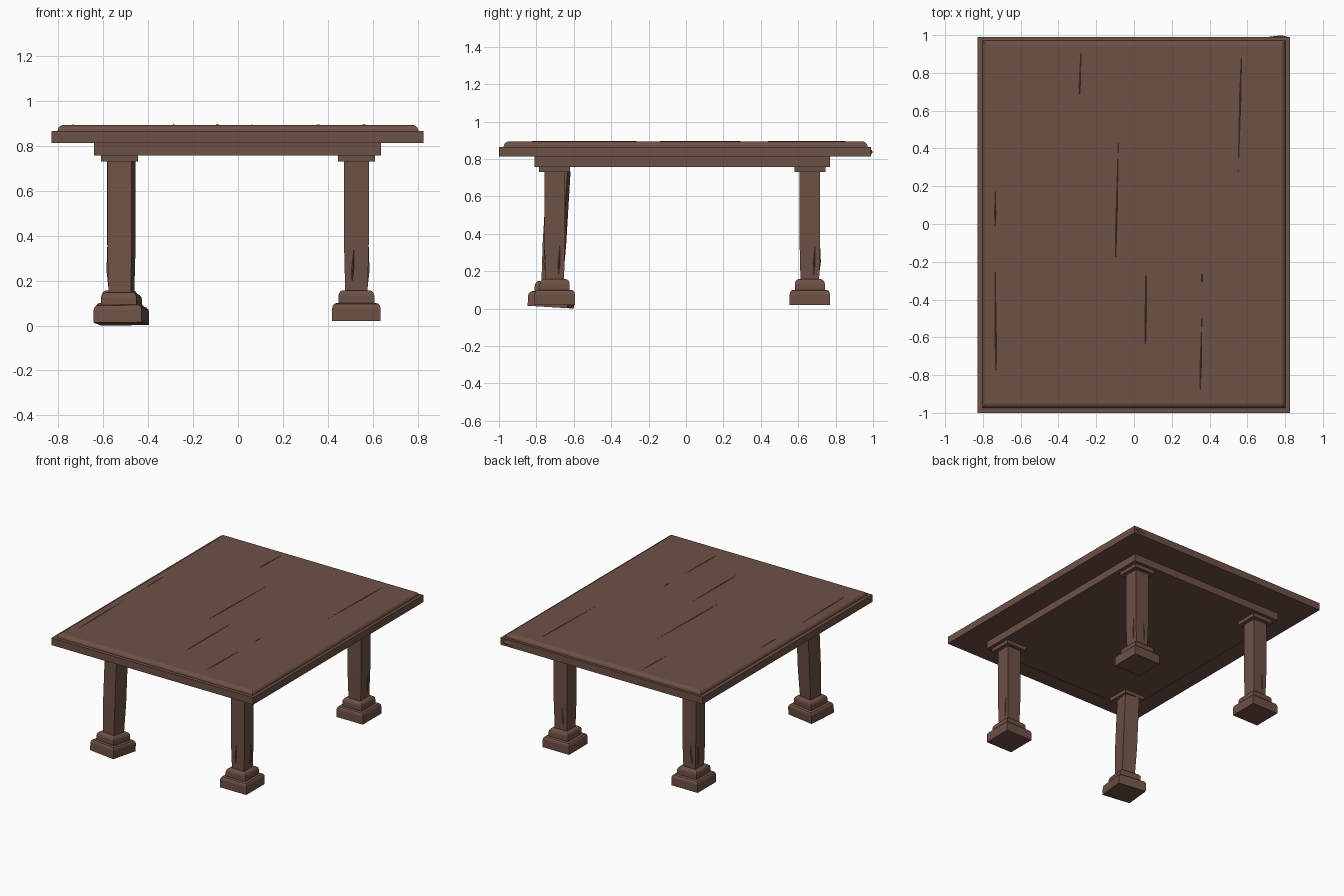
import bpy, bmesh, math
from mathutils import Vector, Matrix

if "Cube" in bpy.data.objects:
    bpy.data.objects.remove(bpy.data.objects["Cube"])

wood = bpy.data.materials.new("dark_wood")
wood.diffuse_color = (0.155, 0.082, 0.060, 1)
wood.use_nodes = True
wood.node_tree.nodes["Principled BSDF"].inputs["Base Color"].default_value = wood.diffuse_color


def finish(name, bm):
    bmesh.ops.recalc_face_normals(bm, faces=bm.faces)
    me = bpy.data.meshes.new(name)
    bm.to_mesh(me)
    bm.free()
    me.materials.append(wood)
    ob = bpy.data.objects.new(name, me)
    bpy.context.collection.objects.link(ob)
    return ob


def loft(name, rings, centre=(0, 0, 0)):
    """Stack rectangular rings given as (half_x, half_y, z)."""
    bm = bmesh.new()
    loops = [[bm.verts.new((sx * hx, sy * hy, z))
              for sx, sy in ((-1, -1), (1, -1), (1, 1), (-1, 1))] for hx, hy, z in rings]
    for a, b in zip(loops, loops[1:]):
        for i in range(4):
            j = (i + 1) % 4
            bm.faces.new((a[i], a[j], b[j], b[i]))
    bm.faces.new(loops[0][::-1])
    bm.faces.new(loops[-1])
    ob = finish(name, bm)
    ob.location = centre
    return ob


def splinter(name, p, q, normal, width=0.008, height=0.004):
    """Thin tapered sliver lying on a surface between p and q."""
    p, q, n = Vector(p), Vector(q), Vector(normal)
    side = (q - p).cross(n).normalized() * width / 2
    mid = p.lerp(q, 0.35)
    bm = bmesh.new()
    a, b, l, r, t = [bm.verts.new(v) for v in
                     (p, q, mid - side, mid + side, mid + n * height)]
    for f in ((a, l, t), (l, b, t), (b, r, t), (r, a, t), (a, r, b, l)):
        bm.faces.new(f)
    return finish(name, bm)


# Table top: square-edged board with a rounded raised panel, and a solid frame below
loft("table_board", [(0.827, 0.995, 0.812), (0.827, 0.995, 0.865)], (-0.002, -0.005, 0))
R = 0.028
panel = [(0.803 - R * (1 - math.cos(t)), 0.973 - R * (1 - math.sin(math.pi / 2 - t)),
          0.865 + R * math.sin(t)) for t in [i * math.pi / 10 for i in range(6)]]
loft("raised_panel", [(0.803, 0.973, 0.86)] + panel, (0, -0.002, 0))
loft("under_frame", [(0.638, 0.79, 0.757), (0.638, 0.79, 0.815)], (-0.002, -0.02, 0))

# Legs: stepped, rounded foot and square shaft
profile = [(0.108, 0.02), (0.108, 0.076), (0.105, 0.088), (0.098, 0.097), (0.088, 0.10),
           (0.080, 0.10), (0.080, 0.132), (0.077, 0.144), (0.070, 0.153), (0.060, 0.157),
           (0.050, 0.157), (0.055, 0.36), (0.055, 0.75)]
for side, x in (("left", -0.527), ("right", 0.527)):
    for end, y in (("front", -0.702), ("back", 0.662)):
        leg = loft(f"{end}_{side}_leg", [(h, h, z) for h, z in profile], (x, y, 0))
        loft(f"{end}_{side}_leg_cap", [(0.083, 0.083, 0.73), (0.083, 0.083, 0.76)], (x, y, 0))
        if (side, end) == ("left", "front"):
            # This leg has worked loose: twisted and leaning
            leg.data.transform(Matrix.Rotation(math.radians(-9), 4, 'Z'))
            leg.data.transform(Matrix.Rotation(-0.06, 4, 'X'))
            leg.location = (-0.519, -0.725, -0.0125)

# Raised grain splinters on the top
TOP = 0.8925
for i, (x1, y1, x2, y2) in enumerate([
        (-0.73, -0.87, -0.735, -0.20), (-0.735, -0.03, -0.735, 0.21),
        (-0.10, -0.28, -0.08, 0.55), (0.06, -0.73, 0.065, -0.08),
        (0.35, -0.90, 0.36, -0.45), (0.36, -0.32, 0.36, -0.24),
        (0.57, 0.94, 0.55, 0.21), (-0.29, 0.64, -0.28, 0.95)]):
    splinter(f"top_splinter_{i + 1}", (x1, y1, TOP), (x2, y2, TOP), (0, 0, 1))

# Small splinters on the leg faces, one on each outer side
for i, (sx, y) in enumerate(((1, -0.702), (1, 0.662), (-1, 0.662))):
    x = sx * 0.527
    splinter(f"leg_side_splinter_{i + 1}", (x + sx * 0.050, y + 0.02, 0.17),
             (x + sx * 0.054, y + 0.03, 0.38), (sx, 0, 0), 0.012, 0.007)
    f = 1 if y > 0 else -1
    splinter(f"leg_end_splinter_{i + 1}", (x - 0.02, y + f * 0.051, 0.19),
             (x - 0.01, y + f * 0.054, 0.36), (0, f, 0), 0.012, 0.007)

# Chip at the back right corner of the board
splinter("corner_splinter", (0.822, 0.989, 0.84), (0.70, 0.989, 0.83), (0, 1, 0), 0.03, 0.01)
